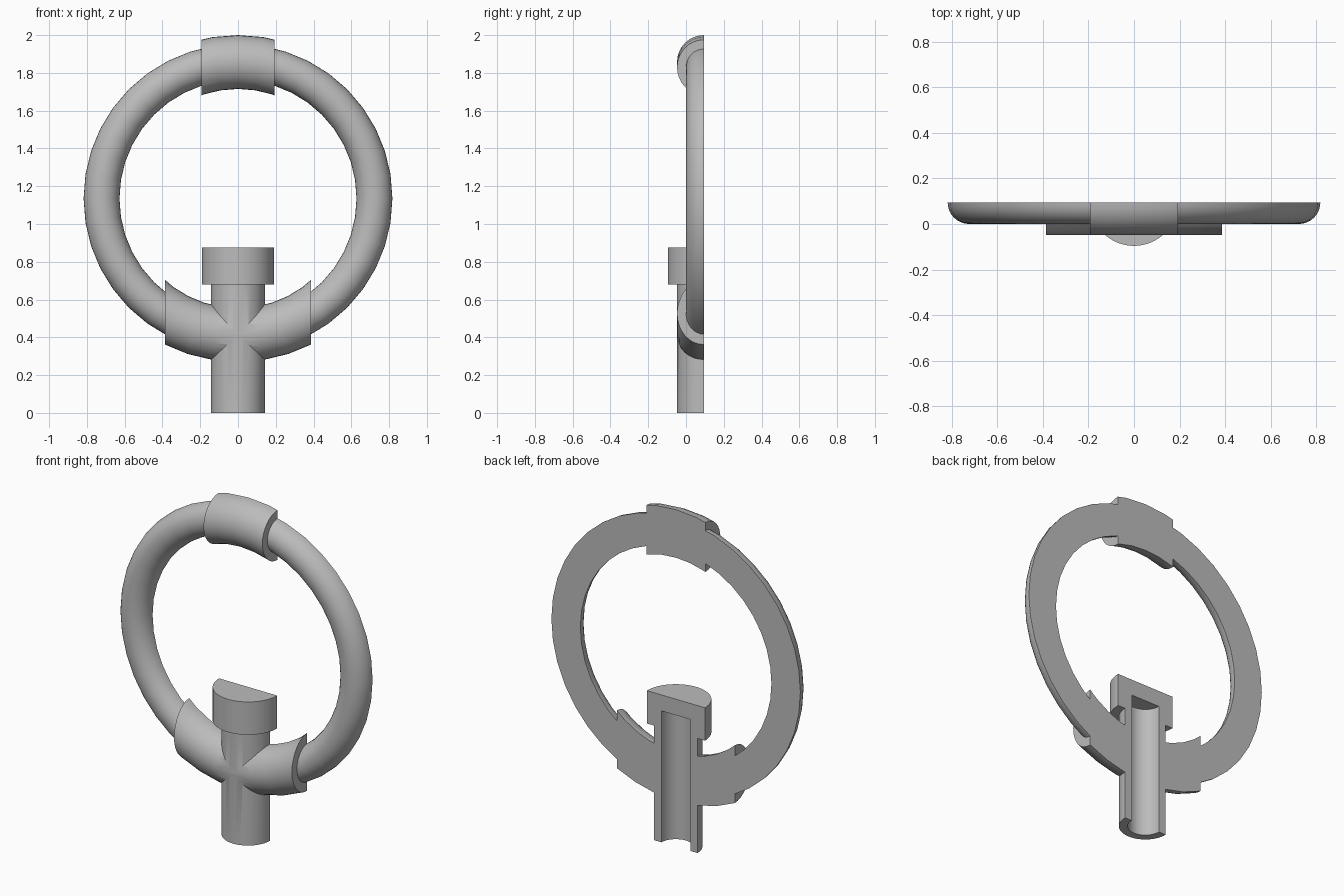
import bpy
from math import radians

default = bpy.data.objects.get("Cube")
if default:
    bpy.data.objects.remove(default, do_unlink=True)

CUT_Y = 0.095        # plane of the flat back, through the axes of all parts
RING_Z = 1.135
RING_R = 0.7225

grey = bpy.data.materials.new("plain grey")
grey.use_nodes = True
grey.diffuse_color = (0.5, 0.5, 0.5, 1)
grey.node_tree.nodes["Principled BSDF"].inputs["Base Color"].default_value = (0.5, 0.5, 0.5, 1)


def finish(name):
    obj = bpy.context.object
    obj.name = obj.data.name = name
    bpy.ops.object.transform_apply(location=True, rotation=True, scale=True)
    obj.data.materials.clear()
    obj.data.materials.append(grey)
    return obj


def torus(name, radius):
    bpy.ops.mesh.primitive_torus_add(
        major_radius=RING_R, minor_radius=radius, major_segments=40, minor_segments=32,
        location=(0, CUT_Y, RING_Z), rotation=(radians(90), 0, 0))
    return finish(name)


def cylinder(name, radius, z0, z1):
    bpy.ops.mesh.primitive_cylinder_add(
        vertices=64, radius=radius, depth=z1 - z0, location=(0, CUT_Y, (z0 + z1) / 2))
    return finish(name)


def box(name, half_width, y0, y1, z0, z1):
    bpy.ops.mesh.primitive_cube_add(size=1, location=(0, (y0 + y1) / 2, (z0 + z1) / 2))
    bpy.context.object.scale = (2 * half_width, y1 - y0, z1 - z0)
    return finish(name)


def combine(target, other, operation):
    mod = target.modifiers.new("combine", 'BOOLEAN')
    mod.operation = operation
    mod.solver = 'EXACT'
    mod.object = other
    bpy.context.view_layer.objects.active = target
    bpy.ops.object.modifier_apply(modifier=mod.name)
    bpy.data.objects.remove(other, do_unlink=True)


# Ring and the two thicker collars, trimmed by upright planes
ring = torus("ring_fitting", 0.095)
top_collar = torus("top_collar", 0.1425)
combine(top_collar, box("trim", 0.193, -1, 1, 1.2, 2.5), 'INTERSECT')
bottom_collar = torus("bottom_collar", 0.1425)
combine(bottom_collar, box("trim", 0.387, -1, 1, -0.5, 1.1), 'INTERSECT')

# Post and its head
post = cylinder("post", 0.1425, 0, 0.74)
head = cylinder("post_head", 0.191, 0.68, 0.875)

for part in (top_collar, bottom_collar, post, head):
    combine(ring, part, 'UNION')

# Blind bore from below, then the flat back
combine(ring, cylinder("bore", 0.095, -0.2, 0.78), 'DIFFERENCE')
combine(ring, box("back_half", 2, CUT_Y, 1.5, -1, 3), 'DIFFERENCE')

bpy.ops.object.select_all(action='DESELECT')
ring.select_set(True)
bpy.context.view_layer.objects.active = ring
bpy.ops.object.shade_smooth_by_angle(angle=radians(30))
